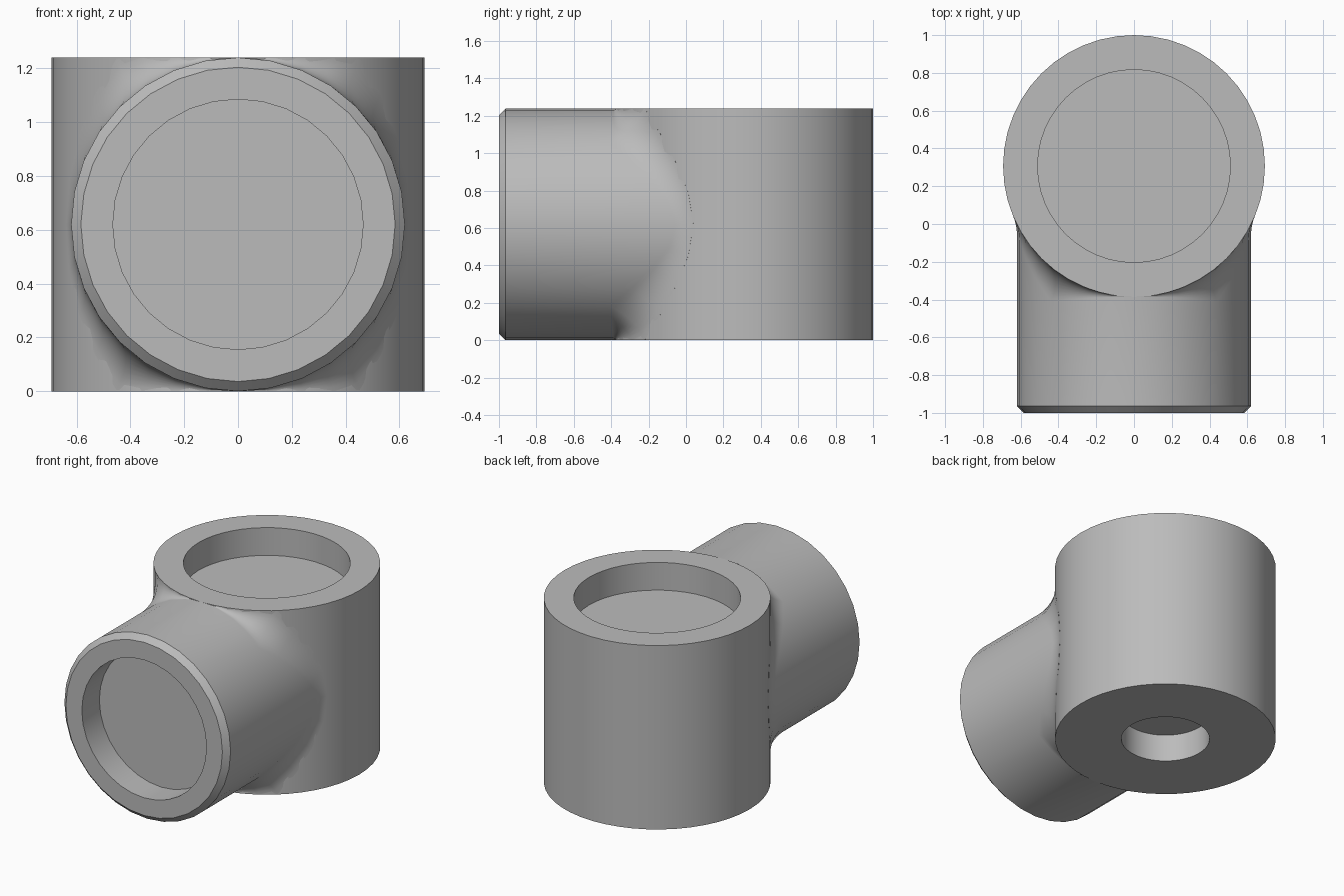
import bpy, bmesh
from math import sin, cos, pi, sqrt, radians
from mathutils import Vector

cube = bpy.data.objects.get("Cube")
if cube:
    bpy.data.objects.remove(cube, do_unlink=True)

BODY_R, BODY_Y, HEIGHT = 0.693, 0.307, 1.24
TUBE_R, MID = 0.62, 0.62
POCKET, CHAMFER, FILLET = 0.187, 0.036, 0.25
ARC_STEPS = 10

grey = bpy.data.materials.new("plain grey")
grey.use_nodes = True
grey.diffuse_color = (0.5, 0.5, 0.5, 1)
grey.node_tree.nodes["Principled BSDF"].inputs["Base Color"].default_value = (0.5, 0.5, 0.5, 1)


def loft(name, rings):
    """Skin a list of equal-length rings and close both ends."""
    bm = bmesh.new()
    loops = [[bm.verts.new(p) for p in ring] for ring in rings]
    n = len(loops[0])
    for a, b in zip(loops, loops[1:]):
        for i in range(n):
            j = (i + 1) % n
            bm.faces.new((a[i], a[j], b[j], b[i]))
    bm.faces.new(loops[0])
    bm.faces.new(loops[-1])
    bmesh.ops.remove_doubles(bm, verts=bm.verts, dist=1e-5)
    bmesh.ops.recalc_face_normals(bm, faces=bm.faces)
    mesh = bpy.data.meshes.new(name)
    bm.to_mesh(mesh)
    bm.free()
    mesh.materials.append(grey)
    obj = bpy.data.objects.new(name, mesh)
    bpy.context.collection.objects.link(obj)
    bpy.ops.object.select_all(action='DESELECT')
    obj.select_set(True)
    bpy.context.view_layer.objects.active = obj
    bpy.ops.object.shade_smooth_by_angle(angle=radians(30))
    return obj


# Upright body: small blind hole below, wide pocket above
def level_ring(r, z, n=48):
    return [(r * sin(2 * pi * i / n), BODY_Y + r * cos(2 * pi * i / n), z) for i in range(n)]


body_profile = [(0.277, POCKET), (0.277, 0), (BODY_R, 0), (BODY_R, HEIGHT),
                (0.51, HEIGHT), (0.51, HEIGHT - POCKET)]
loft("upright_body", [level_ring(r, z) for r, z in body_profile])


# Side branch: front pocket, chamfered lip, tube and a fillet onto the body
def fillet_path(t):
    """Rolling-ball arc from tube to body, shrinking so it stays below the rims."""
    r = min(FILLET, TUBE_R * (1 / max(abs(cos(t)), 0.01) - 1))
    x = (TUBE_R + r) * sin(t)
    centre = Vector((x, BODY_Y - sqrt((BODY_R + r) ** 2 - x * x), MID + (TUBE_R + r) * cos(t)))
    to_tube = Vector((-sin(t), 0, -cos(t)))
    to_body = Vector((-centre.x, BODY_Y - centre.y, 0)).normalized()
    path = [centre + r * to_tube.slerp(to_body, k / ARC_STEPS) for k in range(ARC_STEPS + 1)]
    # tuck the end inside the body
    end = path[-1] + 0.04 * to_body
    end.z = MID + (end.z - MID) * 0.95
    return path + [end]


angles = [2 * pi * i / 32 for i in range(32)]
lip_profile = [(0.465, -1 + POCKET), (0.465, -1), (TUBE_R - CHAMFER, -1), (TUBE_R, -1 + CHAMFER)]
rings = [[(r * sin(t), y, MID + r * cos(t)) for t in angles] for r, y in lip_profile]
rings += [list(ring) for ring in zip(*[fillet_path(t) for t in angles])]
loft("side_branch", rings)
